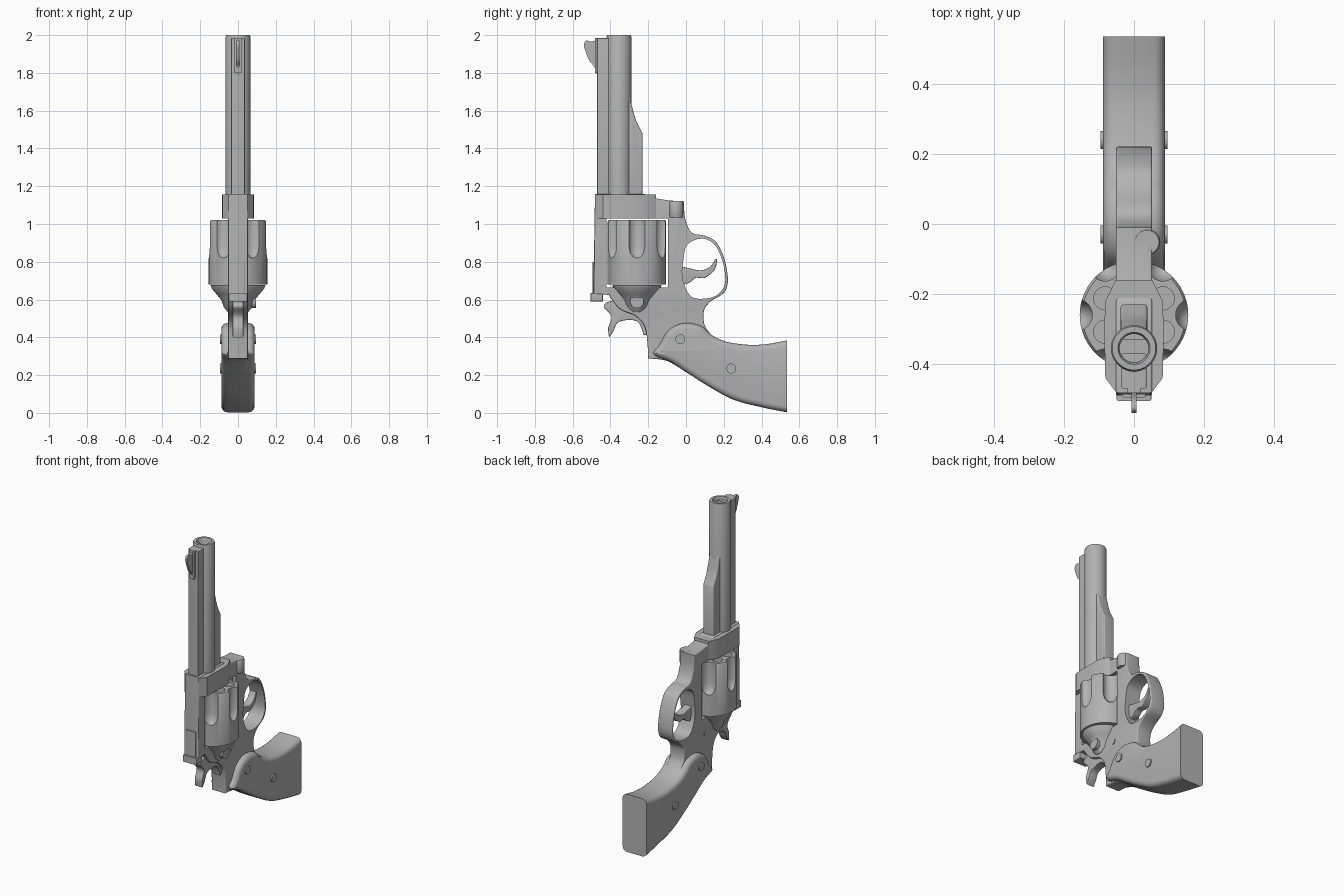
import bpy, bmesh, math
from mathutils import Vector, Matrix

if "Cube" in bpy.data.objects:
    bpy.data.objects.remove(bpy.data.objects["Cube"])

steel = bpy.data.materials.new("steel_grey")
steel.use_nodes = True
GREY = (0.45, 0.45, 0.45, 1)
steel.diffuse_color = GREY
steel.node_tree.nodes["Principled BSDF"].inputs["Base Color"].default_value = GREY

CYL_Y, BARREL_Y = -0.26, -0.355


def finish(name, bm):
    bmesh.ops.remove_doubles(bm, verts=bm.verts, dist=0.0001)
    bmesh.ops.recalc_face_normals(bm, faces=bm.faces)
    mesh = bpy.data.meshes.new(name)
    bm.to_mesh(mesh)
    bm.free()
    mesh.materials.append(steel)
    obj = bpy.data.objects.new(name, mesh)
    bpy.context.collection.objects.link(obj)
    shade(obj)
    return obj


def select(obj):
    bpy.ops.object.select_all(action="DESELECT")
    obj.select_set(True)
    bpy.context.view_layer.objects.active = obj


def shade(obj):
    select(obj)
    bpy.ops.object.shade_smooth_by_angle(angle=math.radians(35))


def smooth_loop(points, steps=5):
    """Closed curve through the points; a third value marks a sharp corner."""
    pts = [Vector(p[:2]) for p in points]
    n = len(pts)
    tangents = []
    for i, p in enumerate(points):
        a, b, c = pts[i - 1], pts[i], pts[(i + 1) % n]
        reach = min((b - a).length, (c - b).length)
        tangents.append(Vector((0, 0)) if len(p) > 2 else (c - a).normalized() * reach)
    out = []
    for i in range(n):
        j = (i + 1) % n
        if len(points[i]) > 2 and len(points[j]) > 2:
            out.append(pts[i])
            continue
        for k in range(steps):
            t = k / steps
            u = 1 - t
            out.append(pts[i] * u * u * (1 + 2 * t) + tangents[i] * t * u * u
                       + pts[j] * t * t * (3 - 2 * t) - tangents[j] * t * t * u)
    return out


def extrude_bm(ring, shift):
    bm = bmesh.new()
    face = bm.faces.new([bm.verts.new(v) for v in ring])
    geom = bmesh.ops.extrude_face_region(bm, geom=[face])["geom"]
    bmesh.ops.translate(bm, vec=shift, verts=[g for g in geom if isinstance(g, bmesh.types.BMVert)])
    bmesh.ops.recalc_face_normals(bm, faces=bm.faces)
    return bm


def side_prism(name, points, half, round_edge=0, smooth=True, cut_y=None):
    """Side outline (y, z) extruded across x, with rounded rims."""
    loop = smooth_loop(points) if smooth else [Vector(p) for p in points]
    bm = extrude_bm([(-half, p.x, p.y) for p in loop], (2 * half, 0, 0))
    if round_edge:
        rims = [e for e in bm.edges if abs(e.verts[0].co.x - e.verts[1].co.x) < 0.001]
        bmesh.ops.bevel(bm, geom=rims, offset=round_edge, segments=4, profile=0.5,
                        affect="EDGES", clamp_overlap=False)
    if cut_y is not None:
        geom = bm.verts[:] + bm.edges[:] + bm.faces[:]
        cut = bmesh.ops.bisect_plane(bm, geom=geom, plane_co=(0, cut_y, 0),
                                     plane_no=(0, 1, 0), clear_outer=True)["geom_cut"]
        bmesh.ops.contextual_create(bm, geom=[g for g in cut if isinstance(g, bmesh.types.BMEdge)])
    return finish(name, bm)


def box(name, half, y0, y1, z0, z1, bevel=0):
    return side_prism(name, [(y0, z0), (y1, z0), (y1, z1), (y0, z1)], half, bevel, smooth=False)


def lathe_into(bm, profile, x, y, sides=48):
    """Closed (radius, z) profile spun about an upright axis."""
    verts = [bm.verts.new((x + r, y, z)) for r, z in profile]
    edges = [bm.edges.new(pair) for pair in zip(verts, verts[1:])]
    bmesh.ops.spin(bm, geom=verts + edges, cent=(x, y, 0), axis=(0, 0, 1),
                   angle=math.tau, steps=sides, use_merge=True)


def lathe(name, profile, x, y, sides=48):
    bm = bmesh.new()
    lathe_into(bm, profile, x, y, sides)
    return finish(name, bm)


def disc(name, x, y, z, radius, depth):
    bm = bmesh.new()
    bmesh.ops.create_cone(bm, cap_ends=True, segments=24, radius1=radius, radius2=radius, depth=depth,
                          matrix=Matrix.Translation((x, y, z)) @ Matrix.Rotation(math.pi / 2, 4, "Y"))
    return finish(name, bm)


def carve(obj, cutter):
    cutter.hide_render = True
    mod = obj.modifiers.new("cut", "BOOLEAN")
    mod.operation, mod.solver, mod.object = "DIFFERENCE", "EXACT", cutter
    select(obj)
    # Cut before the smoothing step
    obj.modifiers.move(len(obj.modifiers) - 1, 0)
    bpy.ops.object.modifier_apply(modifier="cut")
    bpy.data.objects.remove(cutter)
    shade(obj)


# Barrel with open bore, top rib and front sight
lathe("barrel", [(0, 1.1), (0.066, 1.1), (0.066, 1.99), (0.062, 2), (0.046, 2),
                 (0.041, 1.99), (0.041, 1.5), (0, 1.5)], 0, BARREL_Y)
box("barrel_rib", 0.036, -0.47, -0.37, 1.15, 1.985, 0.006)
box("front_sight_base", 0.018, -0.482, -0.46, 1.8, 1.985)
side_prism("front_sight", [(-0.465, 1.98, 1), (-0.5, 1.965), (-0.53, 1.97), (-0.54, 1.94),
                           (-0.515, 1.87), (-0.485, 1.83), (-0.465, 1.77, 1)], 0.007)
side_prism("barrel_underlug", [(-0.33, 1.15, 1), (-0.23, 1.15, 1), (-0.23, 1.48, 1),
                               (-0.265, 1.55), (-0.285, 1.62), (-0.3, 1.68, 1), (-0.33, 1.68, 1)],
           0.038, 0.008)

# Frame with the trigger guard in one outline
frame = side_prism("frame", [
    (-0.482, 1.16, 1), (-0.22, 1.16, 1), (-0.18, 1.14), (-0.09, 1.125), (-0.01, 1.12, 1),
    (-0.005, 1.03), (0.03, 0.955), (0.1, 0.938), (0.16, 0.905), (0.205, 0.81), (0.222, 0.7),
    (0.2, 0.635), (0.13, 0.59), (0.095, 0.54), (0.1, 0.46), (0.15, 0.4, 1), (0.15, 0.3, 1),
    (0, 0.215, 1), (-0.1, 0.275), (-0.2, 0.288, 1), (-0.205, 0.38), (-0.22, 0.46),
    (-0.27, 0.515), (-0.35, 0.55), (-0.41, 0.625, 1), (-0.49, 0.63, 1)], 0.052, 0.007)
carve(frame, side_prism("guard_cutter", [
    (-0.015, 0.8), (0, 0.88), (0.045, 0.915), (0.105, 0.92), (0.16, 0.88), (0.197, 0.79),
    (0.207, 0.69), (0.17, 0.628), (0.1, 0.605), (0.03, 0.615), (-0.01, 0.68), (-0.02, 0.74)], 0.2))
carve(frame, box("window_cutter", 0.2, -0.42, -0.095, 0.665, 1.03))

# Wide collar holding the barrel
half_outline = [(0.05, -0.482), (0.082, -0.44), (0.085, -0.3), (0.082, -0.22), (0.052, -0.16)]
outline = half_outline + [(-x, y) for x, y in reversed(half_outline)]
finish("barrel_collar", extrude_bm([(x, y, 1.03) for x, y in outline], (0, 0, 0.125)))
lathe("crane_pivot", [(0, 1.035), (0.036, 1.035), (0.038, 1.04), (0.038, 1.115), (0.034, 1.122),
                      (0, 1.122)], 0.037, -0.052)

# Fluted cylinder with six chambers
drum = lathe("cylinder", [(0, 0.68), (0.155, 0.68), (0.155, 1.012), (0.148, 1.022), (0, 1.022)],
             0, CYL_Y, 72)
cutters = bmesh.new()
for i in range(6):
    a = math.tau * i / 6
    b = a + math.pi / 6
    lathe_into(cutters, [(0, 0.815), (0.022, 0.825), (0.038, 0.845), (0.046, 0.88), (0.046, 1.1), (0, 1.1)],
               0.165 * math.cos(a), CYL_Y + 0.165 * math.sin(a), 24)
    lathe_into(cutters, [(0, 0.75), (0.033, 0.75), (0.033, 1.1), (0, 1.1)],
               0.095 * math.cos(b), CYL_Y + 0.095 * math.sin(b), 24)
carve(drum, finish("flute_cutters", cutters))

# Rounded shield behind the cylinder
shield = lathe("recoil_shield", [(0, 0.676), (0.145, 0.676), (0.14, 0.66), (0.115, 0.63),
                                 (0.09, 0.6), (0.075, 0.56), (0.055, 0.535), (0, 0.525)], 0, 0)
shield.scale.y = 0.9
shield.location.y = CYL_Y
disc("cylinder_latch", 0.05, CYL_Y, 0.59, 0.036, 0.09)
for x in (-0.052, 0.052):
    disc("frame_pin", x, -0.13, 0.56, 0.018, 0.008)

# Rear sight, hammer and trigger
box("rear_sight", 0.05, -0.505, -0.44, 0.59, 0.635, 0.006)
box("rear_sight_leaf", 0.035, -0.495, -0.45, 0.625, 0.8, 0.006)
side_prism("hammer", [(-0.24, 0.56, 1), (-0.34, 0.6), (-0.42, 0.585), (-0.435, 0.56), (-0.395, 0.51),
                      (-0.412, 0.45), (-0.407, 0.4, 1), (-0.385, 0.43), (-0.355, 0.482),
                      (-0.26, 0.485), (-0.225, 0.41, 1), (-0.19, 0.42, 1)], 0.028, 0.004)
side_prism("trigger", [(-0.04, 0.78, 1), (0.02, 0.765), (0.08, 0.755), (0.13, 0.775), (0.155, 0.815),
                       (0.165, 0.81), (0.15, 0.755), (0.1, 0.715), (0.05, 0.715), (0.02, 0.69),
                       (-0.04, 0.67, 1)], 0.024, 0.004)

# Rounded grip, cut flat at the butt
side_prism("grip", [
    (-0.17, 0.31), (-0.14, 0.36), (-0.09, 0.44), (-0.01, 0.475), (0.08, 0.46), (0.14, 0.41), (0.22, 0.375),
    (0.34, 0.36), (0.44, 0.366), (0.54, 0.385), (0.8, 0.43, 1), (0.8, -0.05, 1), (0.54, 0.002),
    (0.4, 0.03), (0.25, 0.07), (0.12, 0.14), (0.01, 0.21), (-0.08, 0.27)], 0.088, 0.032, cut_y=0.535)
for x in (-0.084, 0.084):
    for y, z in ((0.24, 0.235), (-0.03, 0.39)):
        disc("grip_screw", x, y, z, 0.026, 0.024)
